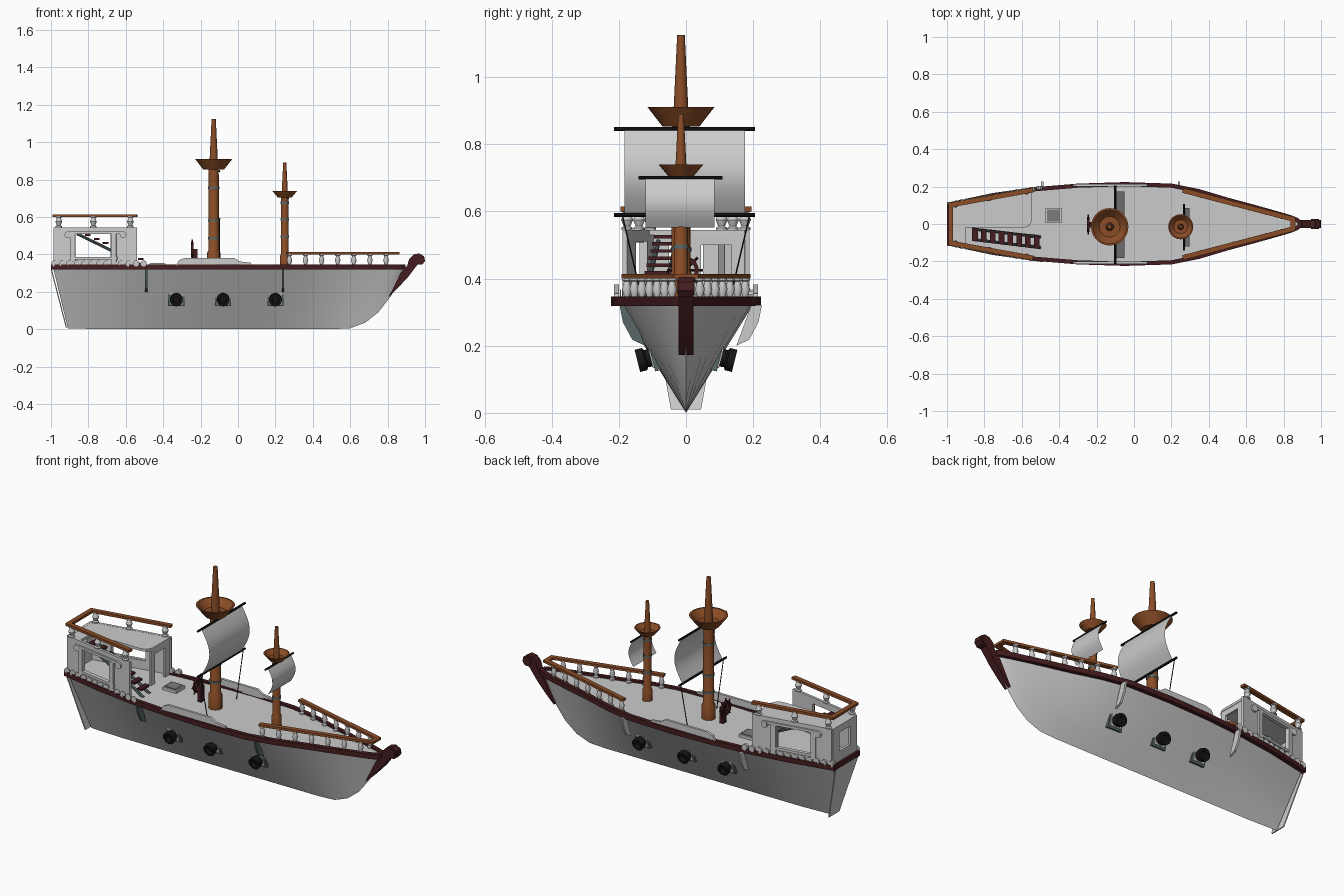
import bpy, bmesh
from math import sin, cos, pi, radians
from mathutils import Vector, Matrix

if "Cube" in bpy.data.objects:
    bpy.data.objects.remove(bpy.data.objects["Cube"])


def material(name, *rgb):
    m = bpy.data.materials.new(name)
    m.use_nodes = True
    m.diffuse_color = (*rgb, 1)
    m.node_tree.nodes["Principled BSDF"].inputs["Base Color"].default_value = (*rgb, 1)
    return m


GREY = material("light grey", .6, .6, .6)
BROWN = material("warm brown wood", .26, .075, .02)
RED = material("dark red wood", .06, .012, .014)
BLACK = material("black iron", .008, .008, .008)
STEEL = material("blue grey steel", .1, .14, .14)
HATCH = material("hatch grey", .2, .2, .2)


def loft(name, rings, mat, wrap=True, cap=True, loop=False):
    """Skin a list of equal-sized point rings."""
    bm = bmesh.new()
    rows = [[bm.verts.new(p) for p in ring] for ring in rings]
    n = len(rows[0])
    for a, b in zip(rows, rows[1:] + rows[:1] if loop else rows[1:]):
        for i in range(n if wrap else n - 1):
            j = (i + 1) % n
            bm.faces.new((a[i], a[j], b[j], b[i]))
    if cap and not loop:
        bm.faces.new(rows[0])
        bm.faces.new(rows[-1])
    bmesh.ops.recalc_face_normals(bm, faces=bm.faces)
    me = bpy.data.meshes.new(name)
    bm.to_mesh(me)
    bm.free()
    me.materials.append(mat)
    me.shade_smooth()
    me.set_sharp_from_angle(angle=radians(35))
    ob = bpy.data.objects.new(name, me)
    bpy.context.collection.objects.link(ob)
    return ob


def lathe(name, profile, loc, mat, axis=(0, 0, 1), seg=20):
    """Revolve (radius, height) pairs about an axis."""
    q = Vector((0, 0, 1)).rotation_difference(Vector(axis))
    rings = [[Vector(loc) + q @ Vector((r * cos(2 * pi * i / seg), r * sin(2 * pi * i / seg), h))
              for i in range(seg)] for r, h in profile]
    return loft(name, rings, mat)


def rod(name, a, b, r, mat, seg=8):
    d = Vector(b) - Vector(a)
    return lathe(name, [(r, 0), (r, d.length)], a, mat, d.normalized(), seg)


def ribbon(name, path, width, z0, z1, mat, loop=False):
    """Sweep a rectangle along a flat path with mitred corners."""
    pts = [Vector(p) for p in path]
    rings = []
    for i, p in enumerate(pts):
        a = pts[i - 1] if i or loop else None
        b = pts[(i + 1) % len(pts)] if i < len(pts) - 1 or loop else None
        d0 = (p - a).normalized() if a else (b - p).normalized()
        d1 = (b - p).normalized() if b else d0
        t = (d0 + d1).normalized()
        off = Vector((-t.y, t.x)) * width / 2 / max(t.dot(d0), .5)
        rings.append([(*(p - off), z0), (*(p + off), z0), (*(p + off), z1), (*(p - off), z1)])
    return loft(name, rings, mat, loop=loop)


def box(name, c, s, mat):
    return ribbon(name, [(c[0] - s[0] / 2, c[1]), (c[0] + s[0] / 2, c[1])], s[1],
                  c[2] - s[2] / 2, c[2] + s[2] / 2, mat)


def slab(name, pts, depth, mat):
    return loft(name, [[Vector(p) for p in pts], [Vector(p) + Vector(depth) for p in pts]], mat)


# Hull: deck x, half width, keel x, keel z
stations = [(-.99, .1, -.91, .005), (-.75, .15, -.72, 0), (-.54, .18, -.5, 0), (-.3, .2, -.3, 0),
            (-.05, .208, -.05, 0), (.2, .2, .2, 0), (.35, .17, .35, 0), (.5, .125, .5, 0),
            (.62, .093, .6, .005), (.72, .065, .68, .035), (.79, .045, .75, .09),
            (.84, .03, .82, .18), (.87, .018, .865, .27), (.885, .006, .884, .32)]
DECK = .335
loft("hull", [[(k + (x - k) * abs(s), w * s, kz + (DECK - kz) * abs(s))
               for s in (-1, -.75, -.5, -.25, 0, .25, .5, .75, 1)] for x, w, k, kz in stations], GREY)
side = [(x, w + .005) for x, w, *_ in stations]
ribbon("deck_rim", side + [(x, -y) for x, y in reversed(side)], .022, .318, .346, RED, loop=True)
slab("stern_plate", [(-.995, .1, .32), (-.995, -.1, .32), (-.915, -.045, .01), (-.915, .045, .01)],
     (-.006, 0, 0), GREY)

# Curled stem at the bow
stem = [(.805, .172), (.87, .3), (.905, .34), (.915, .375), (.94, .4), (.97, .405), (.995, .39),
        (1, .365), (.985, .345), (.96, .345), (.94, .32), (.91, .28), (.85, .215)]
slab("bow_stem", [(x, -.022, z) for x, z in stem], (0, .044, 0), RED)
rod("bow_stem_curl", (.968, -.026, .374), (.968, .026, .374), .022, RED, 16)

# Bow railing
FLOOR = .345
ribbon("bow_rail", [(.26, .18), (.85, .026), (.85, -.026), (.26, -.18)], .026, .4, .413, BROWN)


def baluster(name, x, y, z, h, r):
    lathe(name, [(r, 0), (r, .1 * h), (.6 * r, .18 * h), (1.05 * r, .5 * h), (.6 * r, .85 * h),
                 (r, .9 * h), (r, h)], (x, y, z), GREY, seg=12)


for s in (1, -1):
    for i in range(7):
        x = .275 + i * .086
        baluster("bow_baluster", x, s * (.18 - (x - .26) * .261), DECK, .066, .014)


# Stern cabin: windowed side walls with scroll frames
def wall_point(u, s, out=0):
    return (-.98 + .44 * u, s * (.102 + .08 * u + out))


def wall(name, u0, u1, z0, z1, s, w=.014, out=0, mat=GREY):
    ribbon(name, [wall_point(u0, s, out), wall_point(u1, s, out)], w, z0, z1, mat)


TOP = .545
for s in (1, -1):
    wall("cabin_wall_aft", 0, .25, DECK, TOP, s)
    wall("cabin_wall_fore", .68, 1, DECK, TOP, s)
    wall("cabin_wall_sill", .25, .68, DECK, .385, s)
    wall("cabin_wall_header", .25, .68, .51, TOP, s)
    wall("window_lintel", .18, .82, .508, .522, s, .012, .01)
    wall("window_ledge", .2, .76, .372, .386, s, .012, .01)
    for u, v in ((.22, .16), (.72, .83)):
        wall("window_pillar", u - .03, u + .03, .36, .51, s, .014, .01)
        x, y = wall_point(v, s)
        rod("window_scroll", (x, y, .505), (x, y + s * .02, .505), .018, GREY, 14)
    # scalloped trim along the foot of the cabin
    for i in range(13):
        x, y = wall_point(i / 12 * 1.08, s, .004)
        rod("foot_scallop", (x, y - .008, .352), (x, y + .012 * s, .352), .017, GREY, 10)
    for u in (.05, .47, .92):
        baluster("stern_baluster", *wall_point(u, s), TOP, .06, .017)

for y0, y1, z0, z1 in ((-.105, -.05, DECK, TOP), (.05, .105, DECK, TOP),
                       (-.05, .05, DECK, .4), (-.05, .05, .505, TOP)):
    ribbon("cabin_stern_wall", [(-.98, y0), (-.98, y1)], .014, z0, z1, GREY)
for y0, y1, z0 in ((.01, .045, DECK), (.135, .178, DECK), (.045, .135, .5)):
    ribbon("cabin_front_wall", [(-.553, y0), (-.553, y1)], .012, z0, .532, GREY)
slab("upper_deck", [(-.98, -.1, .53), (-.9, -.115, .53), (-.9, -.02, .53), (-.59, -.02, .53),
                    (-.56, -.01, .53), (-.545, .02, .53), (-.545, .18, .53), (-.98, .1, .53)],
     (0, 0, .014), GREY)
ribbon("stern_rail", [wall_point(1, 1), wall_point(0, 1), wall_point(0, -1), wall_point(1, -1)],
       .026, .6, .614, BROWN)

# Stairs to the upper deck
for i in range(8):
    t = i / 7
    slab("stair_step", [(-.865 + .33 * t + a, -.055 - .04 * t + b, .52 - .15 * t)
                        for a, b in ((0, .035), (.03, .03), (.03, -.04), (0, -.035))], (0, 0, .01), RED)
for o in (.028, -.028):
    rod("stair_stringer", (-.86, -.055 + o, .51), (-.5, -.097 + o, DECK), .008, STEEL)

# Midship bulwarks with low tapered ends
for s in (1, -1):
    outline = [(-.33, .34), (-.315, .37), (-.28, .382), (-.02, .382), (.01, .362), (.07, .355), (.075, .34)]
    slab("bulwark", [(x, s * .2, z) for x, z in outline], (0, s * .014, 0), GREY)

# Deck hatch
box("hatch_frame", (-.43, .045, .342), (.085, .08, .018), GREY)
box("hatch_cover", (-.43, .045, .352), (.068, .064, .006), HATCH)

# Steering wheel
hub = Vector((-.245, -.003, .425))
box("wheel_post", (-.228, -.003, .385), (.022, .03, .09), RED)
for i in range(4):
    d = Vector((0, cos(i * pi / 4), sin(i * pi / 4))) * .054
    rod("wheel_spoke", hub - d, hub + d, .004, RED)
loft("wheel_rim", [[hub + Matrix.Rotation(i * pi / 10, 3, "X") @ Vector((a, .035 + b, 0))
                    for a, b in ((-.006, -.006), (.006, -.006), (.006, .006), (-.006, .006))]
                   for i in range(20)], RED, loop=True)


# Masts with lookout baskets
def mast(name, x, r, base, nest, nest_h, nest_r, top, bands):
    y = -.015
    lathe(name + "_mast", [(r * 1.3, DECK), (r * 1.3, base), (r * 1.05, base + .012), (r, nest)],
          (x, y, 0), BROWN)
    lathe(name + "_basket", [(nest_r * .55, 0), (nest_r, nest_h), (nest_r * .9, nest_h),
                             (nest_r * .55, nest_h * .35)], (x, y, nest), BROWN, seg=28)
    lathe(name + "_topmast", [(r * .85, nest), (r * .8, nest + nest_h), (r * .42, top)], (x, y, 0), BROWN)
    for z in bands:
        lathe(name + "_mast_band", [(r * 1.14, z), (r * 1.14, z + .012)], (x, y, 0), STEEL)


mast("main", -.13, .027, .41, .853, .058, .1, 1.125, (.48, .575, .75))
mast("fore", .25, .02, .39, .704, .036, .067, .89, (.49, .58, .67))


# Sails: sheets that belly forward
def sail(name, x, y0, y1, z0, z1, belly):
    loft(name, [[(x + belly * sin(pi * i / 12), y, z0 + (z1 - z0) * i / 12) for i in range(13)]
                for y in (y0, y1)], GREY, wrap=False, cap=False)


sail("main_sail", -.1, -.183, .175, .59, .845, .05)
sail("fore_sail", .268, -.12, .085, .552, .7, .03)
for z in (.59, .845):
    rod("main_yard", (-.1, -.215, z), (-.1, .205, z), .006, BLACK)
rod("fore_yard", (.268, -.142, .7), (.268, .108, .7), .005, BLACK)
for s in (1, -1):
    rod("rigging_line", (-.1, s * .19, .59), (-.1, s * .13, DECK), .0025, BLACK, 6)

# Curved side fenders
leaf = [(.195, .322), (.226, .322), (.216, .27), (.188, .218), (.15, .2), (.172, .26)]
for x in (-.49, .24):
    slab("left_fender", [(x - .006, y, z) for y, z in leaf], (.012, 0, 0), GREY)
    slab("right_fender", [(x - .006, .028 - y, z) for y, z in leaf], (.012, 0, 0), STEEL)

# Cannons in framed ports
for x in (-.33, -.08, .2):
    for s in (1, -1):
        d = Vector((0, s * .97, -.24))
        c = Vector((x, s * .075, .172))
        up = Vector((0, s * .24, .97))
        for name, h, a, depth, mat in (("port_frame", .043, 0, .028, STEEL), ("port_panel", .032, .028, .004, GREY)):
            slab(name, [c + d * a + Vector((i * h, 0, 0)) + up * j * h
                        for i, j in ((-1, -1), (1, -1), (1, 1), (-1, 1))], d * depth, mat)
        lathe("cannon", [(.028, .02), (.026, .045), (.034, .05), (.034, .072), (.02, .072), (.017, .055)],
              c, BLACK, d.normalized())
